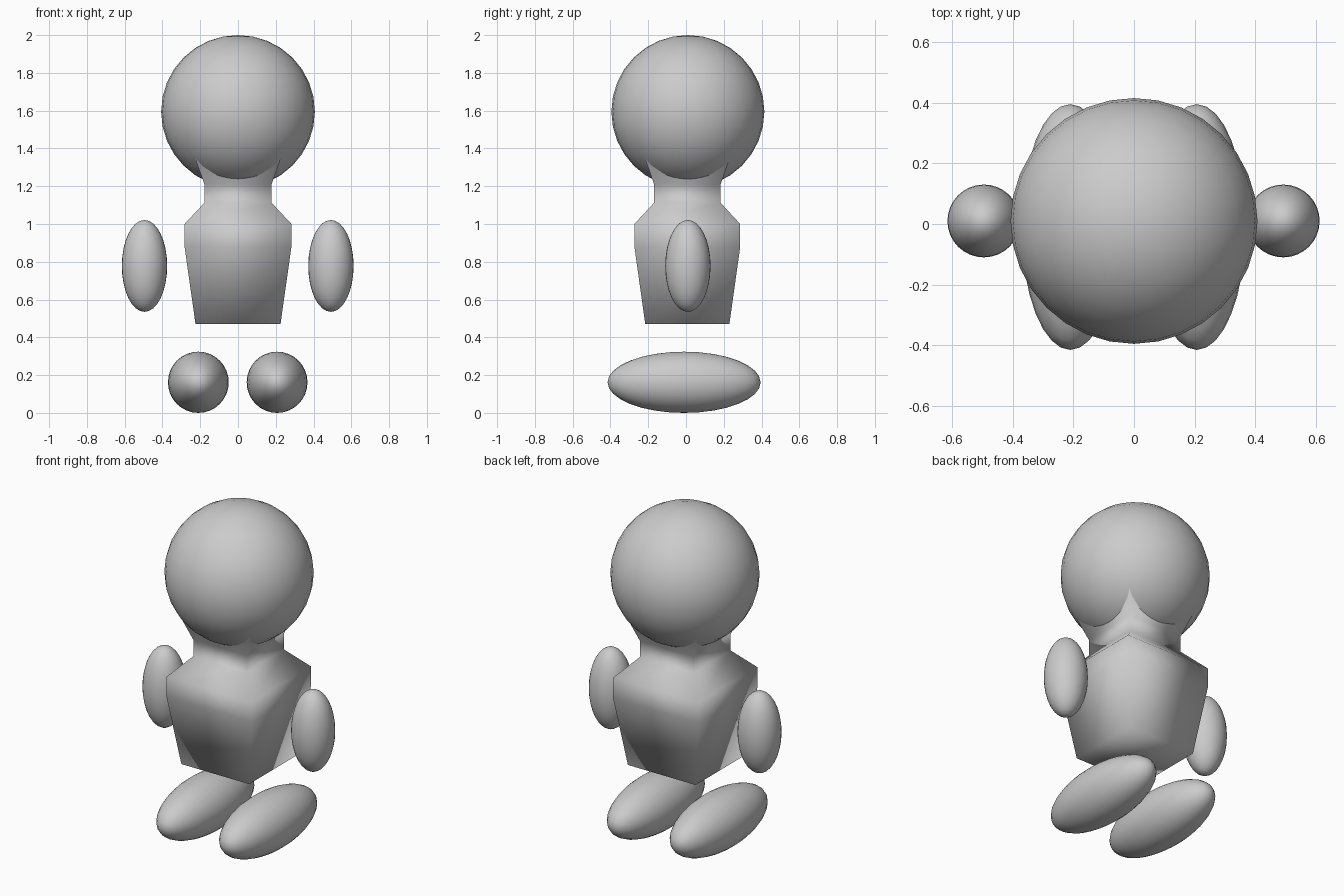
import bpy, bmesh

if "Cube" in bpy.data.objects:
    bpy.data.objects.remove(bpy.data.objects["Cube"])

# One plain grey for the whole figure
grey = bpy.data.materials.new("plain grey")
grey.diffuse_color = (0.6, 0.6, 0.6, 1)
grey.use_nodes = True
grey.node_tree.nodes["Principled BSDF"].inputs["Base Color"].default_value = grey.diffuse_color


def finish(name, bm):
    """Turn a bmesh into a smooth, grey object."""
    bmesh.ops.recalc_face_normals(bm, faces=bm.faces)
    for face in bm.faces:
        face.smooth = True
    mesh = bpy.data.meshes.new(name)
    bm.to_mesh(mesh)
    bm.free()
    mesh.materials.append(grey)
    obj = bpy.data.objects.new(name, mesh)
    bpy.context.collection.objects.link(obj)
    return obj


def ellipsoid(name, centre, radii):
    bm = bmesh.new()
    bmesh.ops.create_uvsphere(bm, u_segments=32, v_segments=16, radius=1)
    bmesh.ops.scale(bm, vec=radii, verts=bm.verts)
    obj = finish(name, bm)
    obj.location = centre
    return obj


# Head
ellipsoid("head", (0, 0.01, 1.595), (0.407, 0.405, 0.405))

# Arms and legs, left and right
for side, arm_x, leg_x in (("left", -0.495, -0.21), ("right", 0.492, 0.207)):
    ellipsoid(side + "_arm", (arm_x, 0.01, 0.778), (0.12, 0.12, 0.243))
    ellipsoid(side + "_leg", (leg_x, -0.01, 0.162), (0.161, 0.405, 0.162))

# Body: square rings (height, half width) from the base up into the head
profile = [(0.47, 0.225), (0.88, 0.283), (1.0, 0.283), (1.112, 0.178),
           (1.21, 0.178), (1.34, 0.224), (1.45, 0.25)]
bm = bmesh.new()
rings = []
for z, h in profile:
    rings.append([bm.verts.new((sx * h, 0.007 + sy * h * 0.99, z))
                  for sx, sy in ((-1, -1), (1, -1), (1, 1), (-1, 1))])
for low, high in zip(rings, rings[1:]):
    for i in range(4):
        j = (i + 1) % 4
        bm.faces.new((low[i], low[j], high[j], high[i]))
bm.faces.new(rings[0][::-1])
bm.faces.new(rings[-1])
finish("body", bm)
